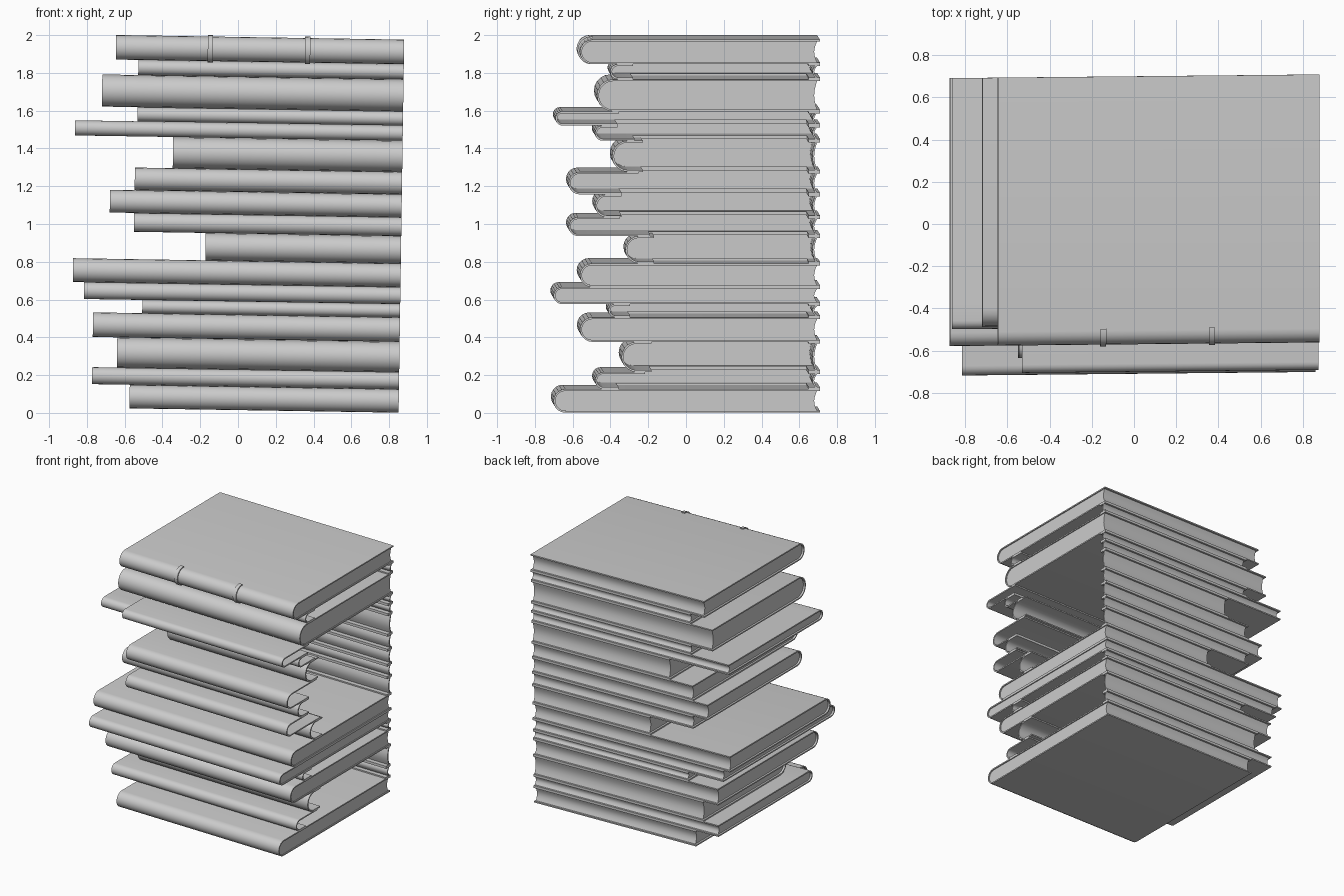
import bpy, bmesh, math
from mathutils import Matrix, Vector

cube = bpy.data.objects.get("Cube")
if cube:
    bpy.data.objects.remove(cube, do_unlink=True)

grey = bpy.data.materials.new("plain_grey")
grey.use_nodes = True
grey.diffuse_color = (0.6, 0.6, 0.6, 1)
grey.node_tree.nodes["Principled BSDF"].inputs["Base Color"].default_value = (0.6, 0.6, 0.6, 1)

# Each book: left end x, spine front y, top z, solid (others are open at the right end)
BOOKS = [
    (-.56, -.71, .14, True), (-.76, -.49, .23, False), (-.63, -.35, .39, False),
    (-.76, -.57, .52, True), (-.50, -.42, .59, False), (-.81, -.71, .68, True),
    (-.87, -.57, .805, True), (-.17, -.33, .95, False), (-.55, -.63, 1.05, False),
    (-.68, -.49, 1.17, False), (-.55, -.63, 1.29, False), (-.35, -.40, 1.455, False),
    (-.87, -.49, 1.535, False), (-.54, -.70, 1.61, False), (-.73, -.48, 1.78, True),
    (-.54, -.41, 1.86, False), (-.66, -.57, 1.99, True)]
RIGHT, BACK, BOTTOM, COVER, INSET = .865, .70, .015, .01, .015

# The whole pile sags to the right and leans a little
LEAN = Matrix(((1, 0, .015, -.015), (.01, 1, 0, 0), (-.016, 0, 1, 0), (0, 0, 0, 1)))


def prism(bm, profile, x0, x1):
    """Extrude a closed y-z outline along x."""
    face = bm.faces.new([bm.verts.new((x0, y, z)) for y, z in profile])
    out = bmesh.ops.extrude_face_region(bm, geom=[face])["geom"]
    moved = [v for v in out if isinstance(v, bmesh.types.BMVert)]
    bmesh.ops.translate(bm, verts=moved, vec=Vector((x1 - x0, 0, 0)))


def plate(bm, x0, x1, y0, y1, z0, z1):
    prism(bm, [(y0, z0), (y1, z0), (y1, z1), (y0, z1)], x0, x1)


def finish(bm, name):
    bmesh.ops.recalc_face_normals(bm, faces=bm.faces[:])
    bm.transform(LEAN)
    mesh = bpy.data.meshes.new(name)
    bm.to_mesh(mesh)
    bm.free()
    mesh.materials.append(grey)
    obj = bpy.data.objects.new(name, mesh)
    bpy.context.collection.objects.link(obj)
    bpy.ops.object.select_all(action="DESELECT")
    obj.select_set(True)
    bpy.context.view_layer.objects.active = obj
    bpy.ops.object.shade_smooth_by_angle(angle=math.radians(35))


def arc(front, z0, z1, off, steps=10):
    """Rounded spine from top to bottom, moved inward by off."""
    mid, r = (z0 + z1) / 2, (z1 - z0) / 2
    return [(front + r - (r - off) * math.sin(a), mid + (r - off) * math.cos(a))
            for a in (math.pi * i / steps for i in range(steps + 1))]


def wrap(front, z0, z1, top_end, low_end, off, thick):
    """C-shaped outline of cover and spine."""
    outer, inner = arc(front, z0, z1, off), arc(front, z0, z1, off + thick)
    return ([(top_end, outer[0][1])] + outer + [(low_end, outer[-1][1])]
            + [(low_end, inner[-1][1])] + inner[::-1] + [(top_end, inner[0][1])])


def hollow_edge(z0, z1, y, depth, steps=6):
    """Concave page edge from bottom to top."""
    return [(y - depth * math.sin(math.pi * i / steps), z0 + (z1 - z0) * i / steps)
            for i in range(steps + 1)]


z0 = BOTTOM
for i, (left, front, z1, solid) in enumerate(BOOKS):
    above = BOOKS[min(i + 1, len(BOOKS) - 1)]
    below = BOOKS[max(i - 1, 0)]
    half = (z1 - z0) / 2
    # Covers and spine
    bm = bmesh.new()
    ends = [BACK, BACK]
    if not solid:
        ends = [max(front, n[1]) + half + .08 for n in (above, below)]
        for n, end, low in ((above, ends[0], z1 - COVER), (below, ends[1], z0)):
            side = max(left, n[0]) + .1
            plate(bm, left, side, end, BACK, low, low + COVER)
            plate(bm, side, RIGHT, BACK - .06, BACK, low, low + COVER)
    prism(bm, wrap(front, z0, z1, ends[0], ends[1], 0, COVER), left, RIGHT)
    finish(bm, f"book_cover_{i + 1}")
    # Pages
    bm = bmesh.new()
    edge = hollow_edge(z0 + COVER, z1 - COVER, BACK - INSET, .015)
    block = arc(front, z0, z1, COVER) + edge
    if solid:
        prism(bm, block, left + INSET, RIGHT - .008)
    else:
        prism(bm, block, left + INSET, left + 2 * INSET)
        rim = [(y - COVER, z) for y, z in reversed(edge)]
        prism(bm, edge + rim, left + 2 * INSET, RIGHT)
    finish(bm, f"book_pages_{i + 1}")
    # Raised spine bands on the top book
    if i == len(BOOKS) - 1:
        for k, x in enumerate((-.16, .355)):
            bm = bmesh.new()
            end = front + half + .01
            prism(bm, wrap(front, z0, z1, end, end, -.008, .012), x - .014, x + .014)
            finish(bm, f"spine_band_{k + 1}")
    z0 = z1
